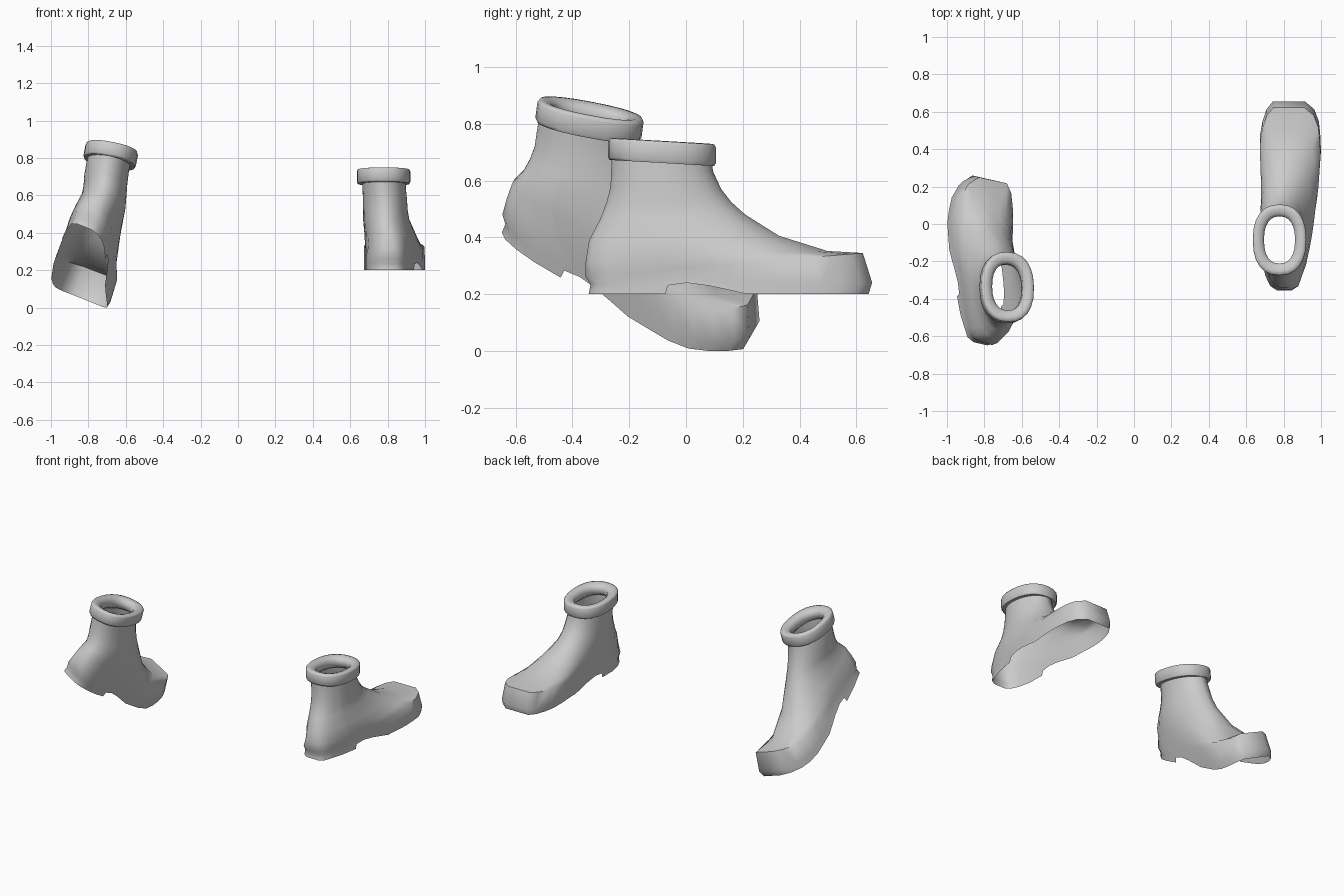
import bpy, bmesh
from math import cos, sin, pi, radians
from mathutils import Vector, Matrix

if "Cube" in bpy.data.objects:
    bpy.data.objects.remove(bpy.data.objects["Cube"])


def interp(table, v):
    for (a, p), (b, q) in zip(table, table[1:]):
        if v <= b:
            return p + (q - p) * max(0, (v - a) / (b - a))
    return table[-1][1]


# sole outline: inner and outer edge x along y
INNER = [(-.355, .765), (-.335, .73), (-.24, .685), (.0, .682), (.24, .682), (.45, .67),
         (.55, .688), (.62, .712), (.655, .745)]
OUTER = [(-.355, .84), (-.335, .878), (-.2, .92), (0, .955), (.19, .985), (.4, 1.0),
         (.535, .992), (.62, .96), (.655, .91)]
# raised arch between heel block and ball of the foot
ARCH = [(-.072, .2), (-.068, .23), (0, .24), (.1, .227), (.21, .2)]
# fractions from heel to toe, with a tight pair at the heel breast
STEPS = [.002, .025, .08, .16, .2755, .284, .35, .43, .5, .565, .65, .74, .82, .89, .955, .998]
# rings: back y, back z, front y, front z, centre x, half width, share of sole outline
RINGS = [(-.262, .70, .09, .67, .780, .115, 0),
         (-.264, .64, .097, .63, .782, .116, 0),
         (-.267, .575, .125, .57, .786, .118, 0),
         (-.282, .52, .16, .525, .788, .119, 0),
         (-.303, .465, .21, .48, .790, .122, .05),
         (-.343, .39, .33, .405, .803, .130, .3),
         (-.355, .315, .50, .352, .815, .140, .6),
         (-.357, .262, .625, .345, .82, .15, .96),
         (-.338, .235, .658, .240, .82, .15, 1),
         (-.345, .2, .645, .2, .82, .15, 1)]


def boot_rings():
    out = []
    for k, (yb, zb, yf, zf, cx, hw, w) in enumerate(RINGS):
        sides = ([], [])
        for t in STEPS:
            y, z = yb + (yf - yb) * t, zb + (zf - zb) * t
            arch = interp(ARCH, y)
            if k == len(RINGS) - 1:
                z = arch
            elif k == len(RINGS) - 2 and arch > .2:
                z = max(z, arch + .012)
            e = hw * (1 - (2 * t - 1) ** 2) ** .5
            ys = -.355 + 1.01 * t
            for side, sgn, tab in ((sides[0], -1, INNER), (sides[1], 1, OUTER)):
                x = (cx + sgn * e) * (1 - w) + interp(tab, ys) * w
                side.append(Vector((x, y, z)))
        out.append(sides[0] + sides[1][::-1])
    return out


def rounded(v):
    return (abs(v) ** .85) * (1 if v > 0 else -1)


def collar_rings():
    # half x, half y, height of each loop of the rolled cuff
    prof = [(.112, .172, -.04), (.138, .184, -.04), (.143, .19, -.03), (.143, .19, .026),
            (.138, .184, .036), (.12, .166, .038), (.1, .143, .032), (.083, .126, .018),
            (.083, .126, -.02), (.1, .15, -.04)]
    out = []
    for hx, hy, h in prof:
        ring = []
        for i in range(24):
            a = 2 * pi * i / 24
            y = hy * rounded(cos(a))
            ring.append(Vector((.778 + hx * rounded(sin(a)), -.085 + y, .702 + h - .058 * y)))
        out.append(ring)
    return out + [out[0]]


def placed(pivot, target, pitch, roll):
    return (Matrix.Translation(target) @ Matrix.Rotation(radians(-pitch), 4, 'X')
            @ Matrix.Rotation(radians(roll), 4, 'Y') @ Matrix.Translation(-Vector(pivot)))


FOOT = placed((-.83, .15, .2), (-.845, -.227, .206), 30, 25)
CUFF = placed((-.777, -.085, .74), (-.672, -.335, .853), 7.5, 11)


def standing(p):
    return p


def stepping(p):
    # mirrored boot with raised heel, bent at the ankle and toe
    q = Vector((-p.x, p.y, p.z))
    s = min(1, max(0, (p.z - .28) / .36))
    s = s * s * (3 - 2 * s)
    f = Vector((q.x, .15 + (p.y - .15) * .955 - .3 * (p.z - .2),
                p.z + 1.0 * max(0, p.y - .35) ** 2))
    r = (FOOT @ f).lerp(CUFF @ q, s)
    r.z = max(r.z, 0)
    return r


def loft(name, rings, pose):
    bm = bmesh.new()
    loops = [[bm.verts.new(pose(p)) for p in r] for r in rings]
    for a, b in zip(loops, loops[1:]):
        n = len(a)
        for i in range(n):
            j = (i + 1) % n
            bm.faces.new((a[i], a[j], b[j], b[i]))
    bmesh.ops.remove_doubles(bm, verts=bm.verts, dist=1e-5)
    bmesh.ops.recalc_face_normals(bm, faces=bm.faces)
    me = bpy.data.meshes.new(name)
    bm.to_mesh(me)
    bm.free()
    ob = bpy.data.objects.new(name, me)
    bpy.context.collection.objects.link(ob)
    bpy.ops.object.select_all(action='DESELECT')
    ob.select_set(True)
    bpy.context.view_layer.objects.active = ob
    bpy.ops.object.shade_smooth_by_angle(angle=radians(60))


# pair of boots, open at the sole
for side, pose in (("right", standing), ("left", stepping)):
    loft(side + "_boot", boot_rings(), pose)
    loft(side + "_boot_cuff", collar_rings(), pose)
